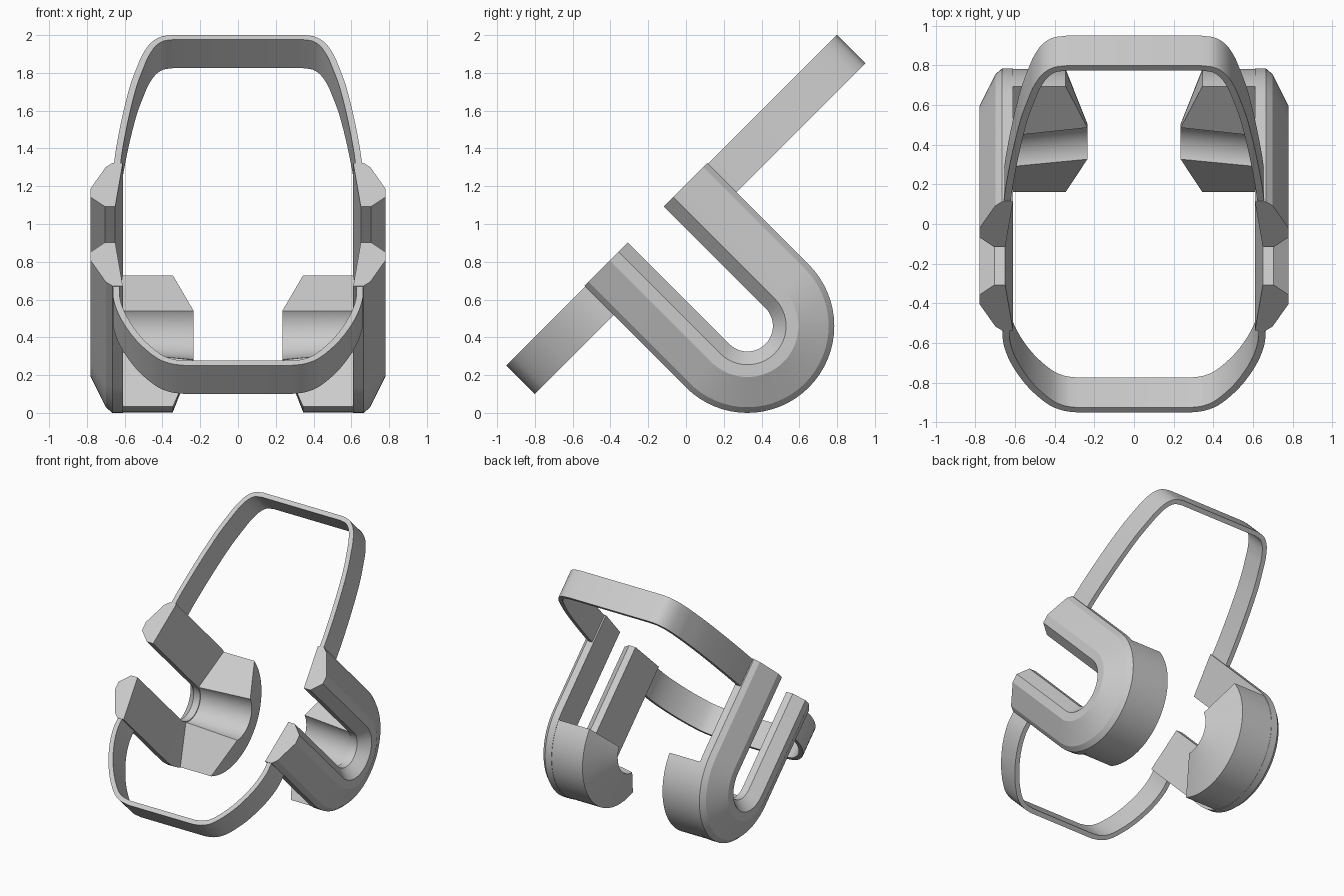
import bpy, bmesh
from math import sin, cos, pi, radians, sqrt
from mathutils import Vector

if "Cube" in bpy.data.objects:
    bpy.data.objects.remove(bpy.data.objects["Cube"])

CY, CZ, R = 0.325, 0.46, 0.46      # centre of the U bend and its outer radius
S = 1 / sqrt(2)


def tilt(x, u, v):
    """Arm axis u and strap axis v lie at 45 degrees in the yz plane."""
    return Vector((x, CY + (v - u) * S, CZ + (v + u) * S))


def sweep(name, rings, mirror=False):
    """Skin a list of closed rings and cap both ends."""
    bm = bmesh.new()
    vs = [[bm.verts.new(p) for p in ring] for ring in rings]
    n = len(vs[0])
    for a, b in zip(vs, vs[1:]):
        for i in range(n):
            j = (i + 1) % n
            bm.faces.new((a[i], a[j], b[j], b[i]))
    bm.faces.new(vs[0])
    bm.faces.new(vs[-1])
    bmesh.ops.recalc_face_normals(bm, faces=bm.faces)
    me = bpy.data.meshes.new(name)
    bm.to_mesh(me)
    bm.free()
    ob = bpy.data.objects.new(name, me)
    bpy.context.collection.objects.link(ob)
    if mirror:
        ob.modifiers.new("mirror", 'MIRROR').use_mirror_merge = False
    bpy.ops.object.select_all(action='DESELECT')
    ob.select_set(True)
    bpy.context.view_layer.objects.active = ob
    bpy.ops.object.shade_smooth_by_angle(angle=radians(20))
    return ob


# U-shaped side hooks: chamfered section (radius, x) run down, round and back up
section = [(.135, .65), (.135, .705), (.205, .78), (.27, .78),
           (.43, .70), (R, .665), (R, .61)]
ARC = 32
stations = [(.76, 0)] + [(0, pi * i / ARC) for i in range(ARC + 1)] + [(.76, pi)]
sweep("side_hook", [[tilt(x, u - r * sin(t), r * cos(t)) for r, x in section]
                    for u, t in stations], mirror=True)

# Inner bearing blocks: revolved section (radius, x, start angle, end angle)
block = [(.14, .655, -106, 34), (.18, .235, -89.4, 26.6),
         (R - .003, .345, -111, 36), (R - .003, .655, -111, 36)]
rings = []
for i in range(ARC + 1):
    ring = []
    for r, x, a0, a1 in block:
        a = radians(a0 + (a1 - a0) * i / ARC)
        ring.append(Vector((x, CY + r * cos(a), CZ + r * sin(a))))
    rings.append(ring)
sweep("bearing_block", rings, mirror=True)


def smooth_path(pts, steps=4):
    """Catmull-Rom curve through the points."""
    p = [Vector(q) for q in pts]
    p = [p[0] * 2 - p[1]] + p + [p[-1] * 2 - p[-2]]
    out = []
    for a, b, c, d in zip(p, p[1:], p[2:], p[3:]):
        for k in range(steps):
            t = k / steps
            out.append(.5 * (2 * b + (c - a) * t + (2 * a - 5 * b + 4 * c - d) * t * t
                             + (3 * b - a - 3 * c + d) * t ** 3))
    return out + [p[-2]]


def strap(name, half, thick=.035, u0=.541, u1=.755):
    """Flat band following a half outline (x, v), mirrored to the other side."""
    path = smooth_path(half)
    path += [Vector((-q.x, q.y)) for q in reversed(path)]
    side = 1 if half[-1][1] > 0 else -1
    rings = []
    for i, q in enumerate(path):
        d = (path[min(i + 1, len(path) - 1)] - path[max(i - 1, 0)]).normalized()
        w = q + Vector((-d.y, d.x)) * thick * side
        rings.append([tilt(q.x, u0, q.y), tilt(q.x, u1, q.y),
                      tilt(w.x, u1, w.y), tilt(w.x, u0, w.y)])
    sweep(name, rings)


# Upper and lower straps joining the two hooks
strap("upper_strap", [(.66, .42), (.645, .58), (.61, .83), (.57, 1.05), (.53, 1.2),
                      (.505, 1.28), (.465, 1.36), (.41, 1.41), (.34, 1.425)])
strap("lower_strap", [(.66, -.42), (.66, -.55), (.62, -.70), (.54, -.86),
                      (.44, -.985), (.36, -1.035), (.28, -1.05)])
